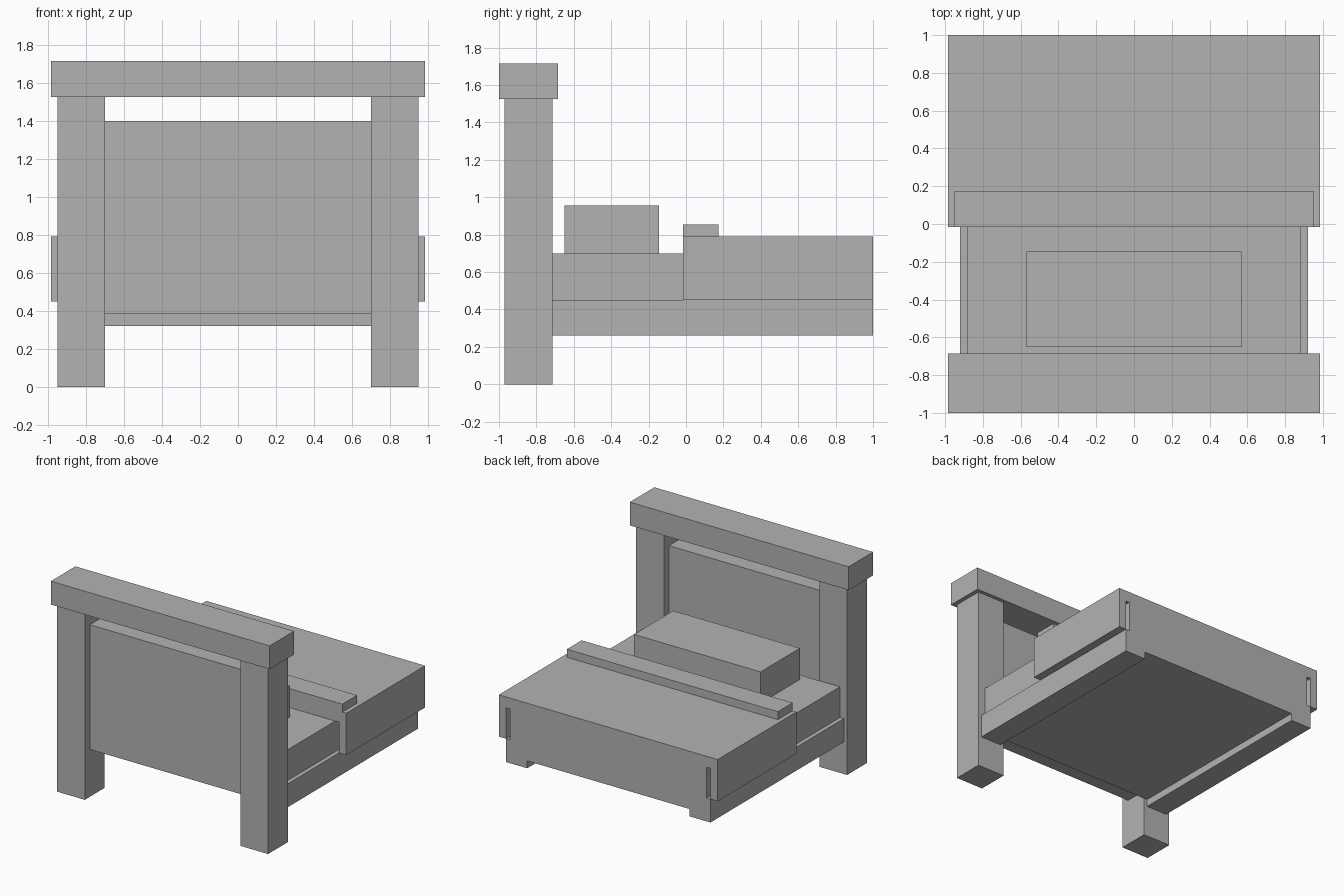
import bpy
import bmesh

cube = bpy.data.objects.get("Cube")
if cube:
    bpy.data.objects.remove(cube, do_unlink=True)

# One flat grey for the whole bed
grey = bpy.data.materials.new("plain grey")
grey.use_nodes = True
colour = (0.45, 0.45, 0.45, 1)
grey.diffuse_color = colour
grey.node_tree.nodes["Principled BSDF"].inputs["Base Color"].default_value = colour


def extrude_profile(name, profile, y0, y1):
    """Extrude a closed x-z outline along y."""
    bm = bmesh.new()
    face = bm.faces.new([bm.verts.new((x, y0, z)) for x, z in profile])
    new = bmesh.ops.extrude_face_region(bm, geom=[face])["geom"]
    moved = [v for v in new if isinstance(v, bmesh.types.BMVert)]
    bmesh.ops.translate(bm, verts=moved, vec=(0, y1 - y0, 0))
    bmesh.ops.recalc_face_normals(bm, faces=bm.faces)
    mesh = bpy.data.meshes.new(name)
    bm.to_mesh(mesh)
    bm.free()
    mesh.materials.append(grey)
    obj = bpy.data.objects.new(name, mesh)
    bpy.context.collection.objects.link(obj)
    return obj


def box(name, xs, ys, zs):
    (x0, x1), (z0, z1) = xs, zs
    return extrude_profile(name, [(x0, z0), (x1, z0), (x1, z1), (x0, z1)], *ys)


def centred_box(name, half_width, ys, zs):
    return box(name, (-half_width, half_width), ys, zs)


POST_BACK = -0.715
FOOT = 1.0
RAIL_TOP = 0.45
MATTRESS_TOP = 0.70
BLANKET_TOP = 0.79
BLANKET_EDGE = -0.015

# Headboard posts and side rails, one on each side
for side, s in (("left", 1), ("right", -1)):
    box(side + "_post", sorted((s * 0.70, s * 0.95)), (-0.97, POST_BACK), (0, 1.525))
    box(side + "_rail", sorted((s * 0.73, s * 0.92)), (POST_BACK, FOOT), (0.26, RAIL_TOP))

# Headboard beam and panel
centred_box("top_beam", 0.985, (-1.0, -0.685), (1.525, 1.715))
centred_box("headboard_panel", 0.70, (-0.905, -0.78), (0.385, 1.40))

# Mattress and pillow
centred_box("mattress", 0.885, (POST_BACK, FOOT), (0.32, MATTRESS_TOP))
centred_box("pillow", 0.57, (-0.65, -0.145), (MATTRESS_TOP, 0.955))

# Blanket draped over both sides, leaving a slit beside the mattress
outer, inner = 0.985, 0.92
half = [(inner, MATTRESS_TOP), (inner, RAIL_TOP), (outer, RAIL_TOP), (outer, BLANKET_TOP)]
extrude_profile("blanket", half + [(-x, z) for x, z in reversed(half)], BLANKET_EDGE, FOOT)

# Folded edge of the blanket
centred_box("blanket_fold", 0.95, (BLANKET_EDGE, 0.175), (BLANKET_TOP, 0.855))
